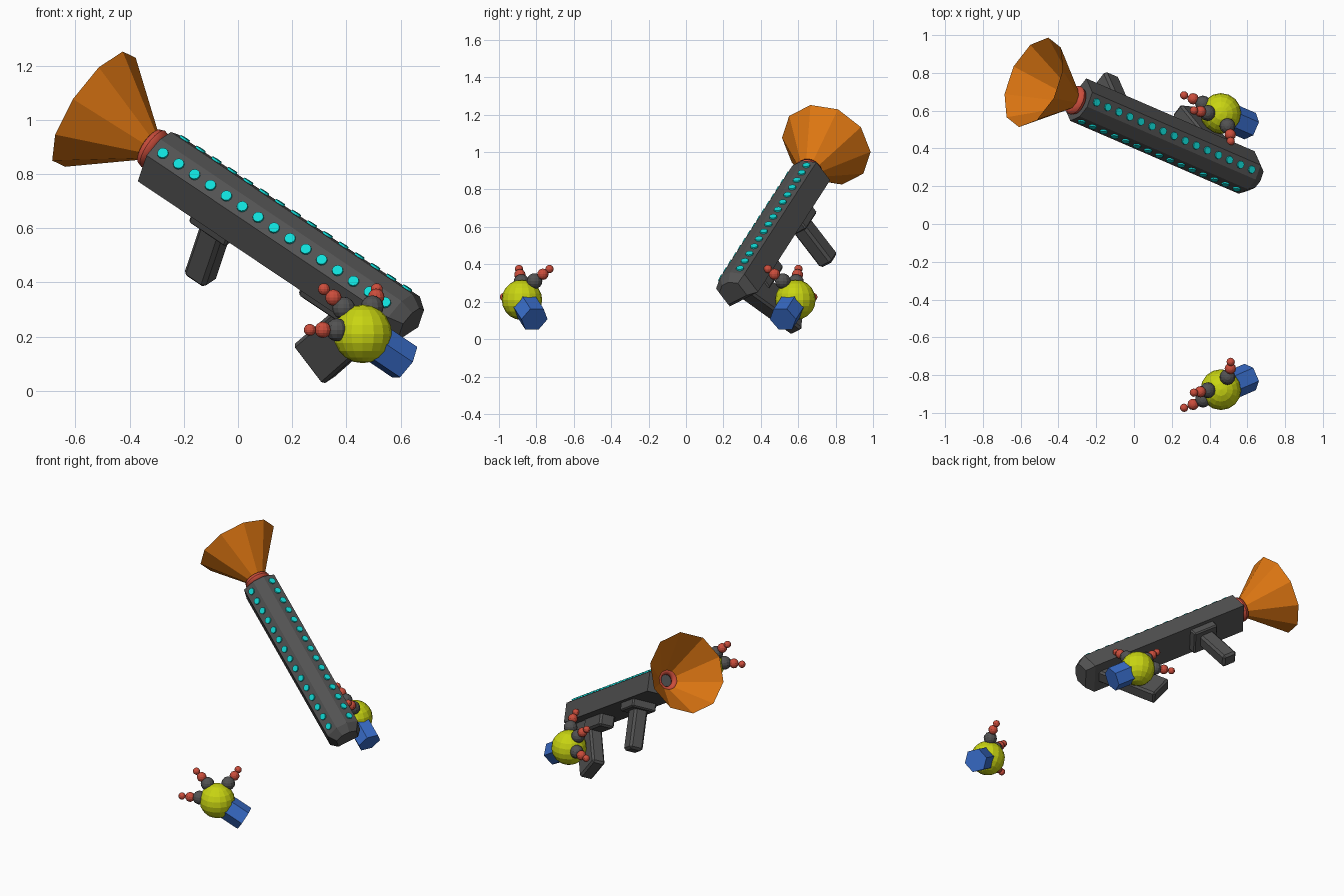
import bpy, bmesh, math
from mathutils import Vector, Matrix

if "Cube" in bpy.data.objects:
    bpy.data.objects.remove(bpy.data.objects["Cube"])


def material(name, rgb):
    m = bpy.data.materials.new(name)
    m.diffuse_color = (*rgb, 1)
    m.use_nodes = True
    m.node_tree.nodes["Principled BSDF"].inputs["Base Color"].default_value = m.diffuse_color
    return m


GREY = material("dark grey", (0.085, 0.085, 0.085))
ORANGE = material("orange", (0.72, 0.18, 0.006))
RED = material("red", (0.6, 0.075, 0.045))
CYAN = material("cyan", (0.005, 0.72, 0.69))
LIME = material("yellow green", (0.58, 0.66, 0.006))
BLUE = material("blue", (0.04, 0.15, 0.58))

# Launcher frame: x runs to the butt, y sideways, z up through the top rail
X = Vector((0.781, -0.338, -0.524)).normalized()
Z = Vector((0.276, -0.597, 0.754))
Z = (Z - X * Z.dot(X)).normalized()
Y = Z.cross(X)
GUN = Matrix((X, Y, Z)).transposed().to_4x4()
GUN.translation = (-0.254, 0.63, 0.853)


def finish(name, bm, mat, matrix=Matrix(), bevel=0, smooth=False):
    bmesh.ops.recalc_face_normals(bm, faces=bm.faces)
    mesh = bpy.data.meshes.new(name)
    bm.to_mesh(mesh)
    bm.free()
    mesh.materials.append(mat)
    ob = bpy.data.objects.new(name, mesh)
    ob.matrix_world = matrix
    bpy.context.collection.objects.link(ob)
    if bevel:
        mod = ob.modifiers.new("bevel", 'BEVEL')
        mod.width, mod.segments = bevel, 1
    if smooth:
        for p in mesh.polygons:
            p.use_smooth = True
    return ob


def loft(name, rings, mat, matrix, cap=True, bevel=0, smooth=False):
    """Skin a list of rings with equal point counts."""
    bm = bmesh.new()
    vs = [[bm.verts.new(p) for p in r] for r in rings]
    n = len(vs[0])
    for r0, r1 in zip(vs, vs[1:]):
        for i in range(n):
            bm.faces.new((r0[i], r0[(i + 1) % n], r1[(i + 1) % n], r1[i]))
    if cap:
        bm.faces.new(vs[0])
        bm.faces.new(vs[-1])
    return finish(name, bm, mat, matrix, bevel, smooth)


def slab(name, outline, half, bevel):
    """Side outline in launcher x, z pushed out to both sides."""
    return loft(name, [[(x, s * half, z) for x, z in outline] for s in (-1, 1)],
                GREY, GUN, bevel=bevel)


def circle(x, r, n):
    return [(x, r * math.cos(math.tau * i / n), r * math.sin(math.tau * i / n)) for i in range(n)]


def ball(name, centre, r, mat, seg=12, rings=8):
    bm = bmesh.new()
    bmesh.ops.create_uvsphere(bm, u_segments=seg, v_segments=rings, radius=r)
    return finish(name, bm, mat, Matrix.Translation(centre))


# Barrel: box section with chamfered top corners and a tapered butt
section = [(-0.103, -0.085), (0.103, -0.085), (0.103, 0.04), (0.035, 0.085),
           (-0.035, 0.085), (-0.103, 0.04)]
loft("barrel", [[(x, y * k, z * k) for y, z in section]
                for x, k in ((-0.045, 1), (1.095, 1), (1.145, 0.66))], GREY, GUN)

# Muzzle ring (torus) and flared horn
N, M = 20, 8
rings = []
for j in range(M + 1):
    a = math.tau * j / M
    rings.append(circle(-0.075 + 0.025 * math.sin(a), 0.058 + 0.022 * math.cos(a), N))
loft("muzzle_ring", rings, RED, GUN, cap=False, smooth=True)
loft("horn", [circle(-0.09, 0.055, 10), circle(-0.355, 0.252, 10)], ORANGE, GUN, cap=False)

# Two rows of round lights on the chamfers
bm = bmesh.new()
for side in (-1, 1):
    normal = Vector((0, side * 0.045, 0.068)).normalized()
    turn = normal.to_track_quat('Z', 'Y').to_matrix().to_4x4()
    for i in range(15):
        spot = Vector((i * 0.075, side * 0.069, 0.0625))
        bmesh.ops.create_cone(bm, cap_ends=True, segments=12, radius1=0.022, radius2=0.02,
                              depth=0.016, matrix=Matrix.Translation(spot) @ turn)
finish("lights", bm, CYAN, GUN)

# Grips and their mounting blocks
slab("front_mount", [(0.19, -0.06), (0.19, -0.135), (0.365, -0.135), (0.365, -0.06)], 0.08, 0.008)
slab("front_grip", [(0.22, -0.08), (0.22, -0.385), (0.32, -0.385), (0.32, -0.08)], 0.045, 0.014)
slab("rear_mount", [(0.69, -0.06), (0.69, -0.16), (0.92, -0.16), (0.92, -0.06)], 0.05, 0.012)
slab("rear_grip", [(0.905, 0.0), (0.733, -0.377), (0.9, -0.453), (1.07, -0.07)], 0.043, 0.012)

# Hands: palm, wrist and three jointed fingers, mirrored front to back
fingers = {
    "upper": [(0.035, 0.067, 0.1), (0.05, 0.112, 0.137), (0.052, 0.147, 0.165)],
    "side": [(-0.095, -0.053, 0.015), (-0.147, -0.078, 0.015), (-0.195, -0.096, 0.015)],
    "middle": [(-0.07, -0.003, 0.095), (-0.108, -0.011, 0.134), (-0.143, -0.016, 0.165)],
}
joints = (("knuckle", 0.042, GREY), ("joint", 0.03, RED), ("tip", 0.022, RED))
for tag, cy, m in (("free", -0.877, 1), ("grip", 0.585, -1)):
    c = Vector((0.46, cy, 0.21))
    ball(tag + "_palm", c, 0.108, LIME, 16, 10)
    d = Vector((X.x, -m * X.y, X.z))
    turn = d.to_track_quat('X', 'Z').to_matrix().to_4x4()
    loft(tag + "_wrist", [circle(0.05, 0.076, 6), circle(0.198, 0.076, 6)], BLUE,
         Matrix.Translation(c) @ turn)
    for finger, points in fingers.items():
        for (x, y, z), (part, r, mat) in zip(points, joints):
            ball(f"{tag}_{finger}_{part}", c + Vector((x, m * y, z)), r, mat)
